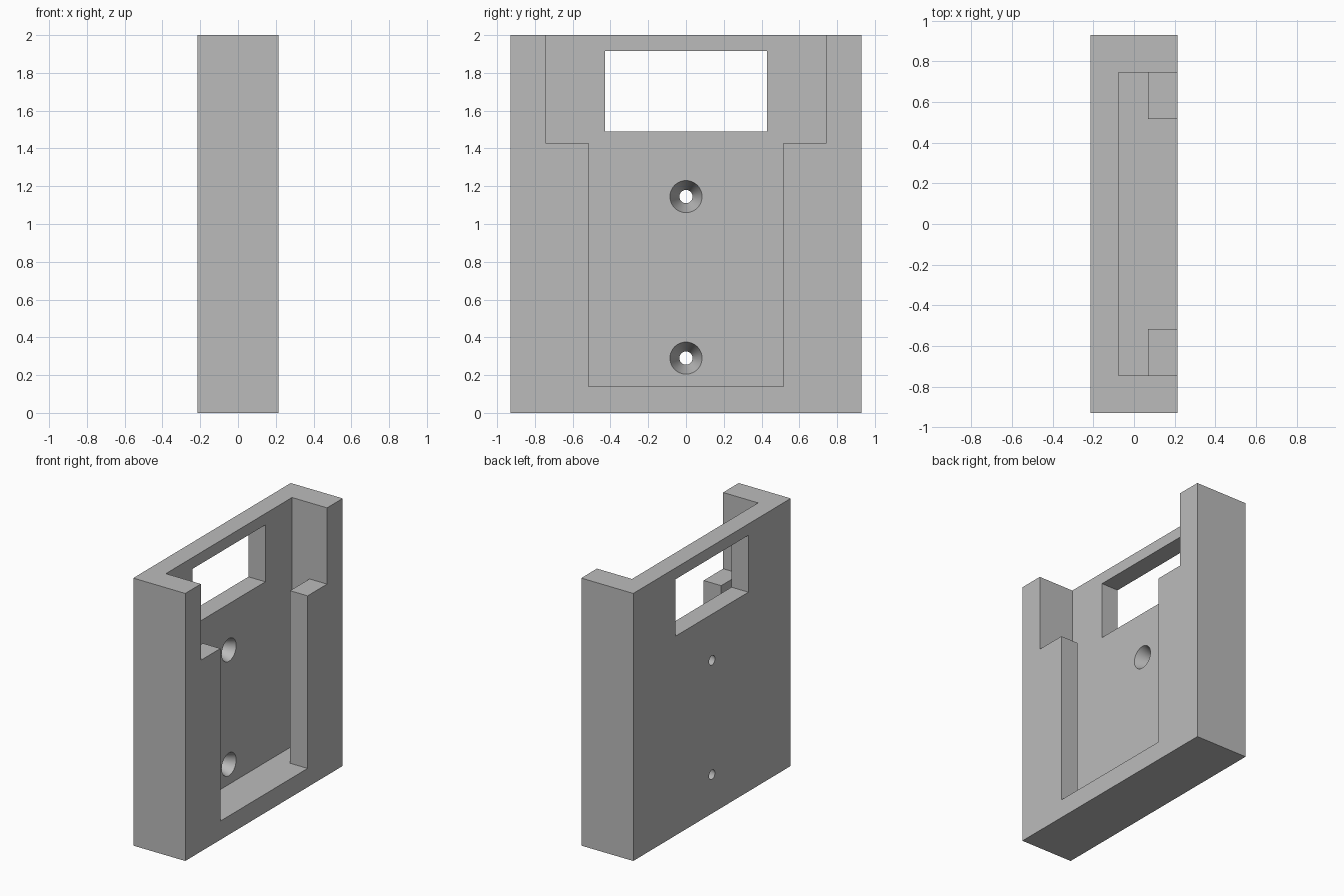
import bpy
import math

cube = bpy.data.objects.get("Cube")
if cube:
    bpy.data.objects.remove(cube, do_unlink=True)

# Main dimensions
HALF_X, HALF_Y, TOP = 0.215, 0.93, 2.0
FLOOR_X, LIP_X = -0.075, 0.07      # back wall surface, rear of the retaining lips
SLOT_Y, OPENING_Y = 0.745, 0.515   # half widths of the slot and of the front opening
SILL_Z, LEDGE_Z = 0.14, 1.43
OVER = 0.2                         # cutter overshoot

grey = bpy.data.materials.new("plain grey")
grey.use_nodes = True
grey.diffuse_color = (0.5, 0.5, 0.5, 1)
grey.node_tree.nodes["Principled BSDF"].inputs["Base Color"].default_value = (0.5, 0.5, 0.5, 1)


def box(name, x0, x1, half_y, z0, z1):
    bpy.ops.mesh.primitive_cube_add(size=1, location=((x0 + x1) / 2, 0, (z0 + z1) / 2))
    obj = bpy.context.object
    obj.name = name
    obj.scale = (x1 - x0, 2 * half_y, z1 - z0)
    bpy.ops.object.transform_apply(location=True, rotation=False, scale=True)
    obj.data.materials.append(grey)
    return obj


def screw_hole(z):
    # Cone through the back wall, extended past both surfaces at the same slope
    depth, wide, narrow, extra = FLOOR_X + HALF_X, 0.085, 0.035, 0.02
    flare = (wide - narrow) / depth * extra
    bpy.ops.mesh.primitive_cone_add(
        vertices=48, radius1=narrow - flare, radius2=wide + flare,
        depth=depth + 2 * extra, location=((FLOOR_X - HALF_X) / 2, 0, z),
        rotation=(0, math.pi / 2, 0))
    obj = bpy.context.object
    obj.name = "screw_hole_cutter"
    obj.data.materials.append(grey)
    return obj


# Solid holder block
holder = box("wall_holder", -HALF_X, HALF_X, HALF_Y, 0, TOP)

# Slot, front opening, wide upper opening, window and countersunk holes
cutters = [
    box("slot_cutter", FLOOR_X, LIP_X, SLOT_Y, SILL_Z, TOP + OVER),
    box("opening_cutter", FLOOR_X, HALF_X + OVER, OPENING_Y, SILL_Z, TOP + OVER),
    box("upper_cutter", FLOOR_X, HALF_X + OVER, SLOT_Y, LEDGE_Z, TOP + OVER),
    box("window_cutter", -HALF_X - OVER, 0, 0.43, 1.49, 1.915),
    screw_hole(1.145),
    screw_hole(0.29),
]
for cutter in cutters:
    cutter.hide_render = True
    bpy.context.view_layer.objects.active = holder
    cut = holder.modifiers.new("cut", "BOOLEAN")
    cut.operation = "DIFFERENCE"
    cut.solver = "EXACT"
    cut.object = cutter
    bpy.ops.object.modifier_apply(modifier=cut.name)
    bpy.data.objects.remove(cutter, do_unlink=True)

# Smooth hole walls, sharp block edges
bpy.ops.object.select_all(action="DESELECT")
holder.select_set(True)
bpy.context.view_layer.objects.active = holder
bpy.ops.object.shade_smooth_by_angle(angle=math.radians(30))
